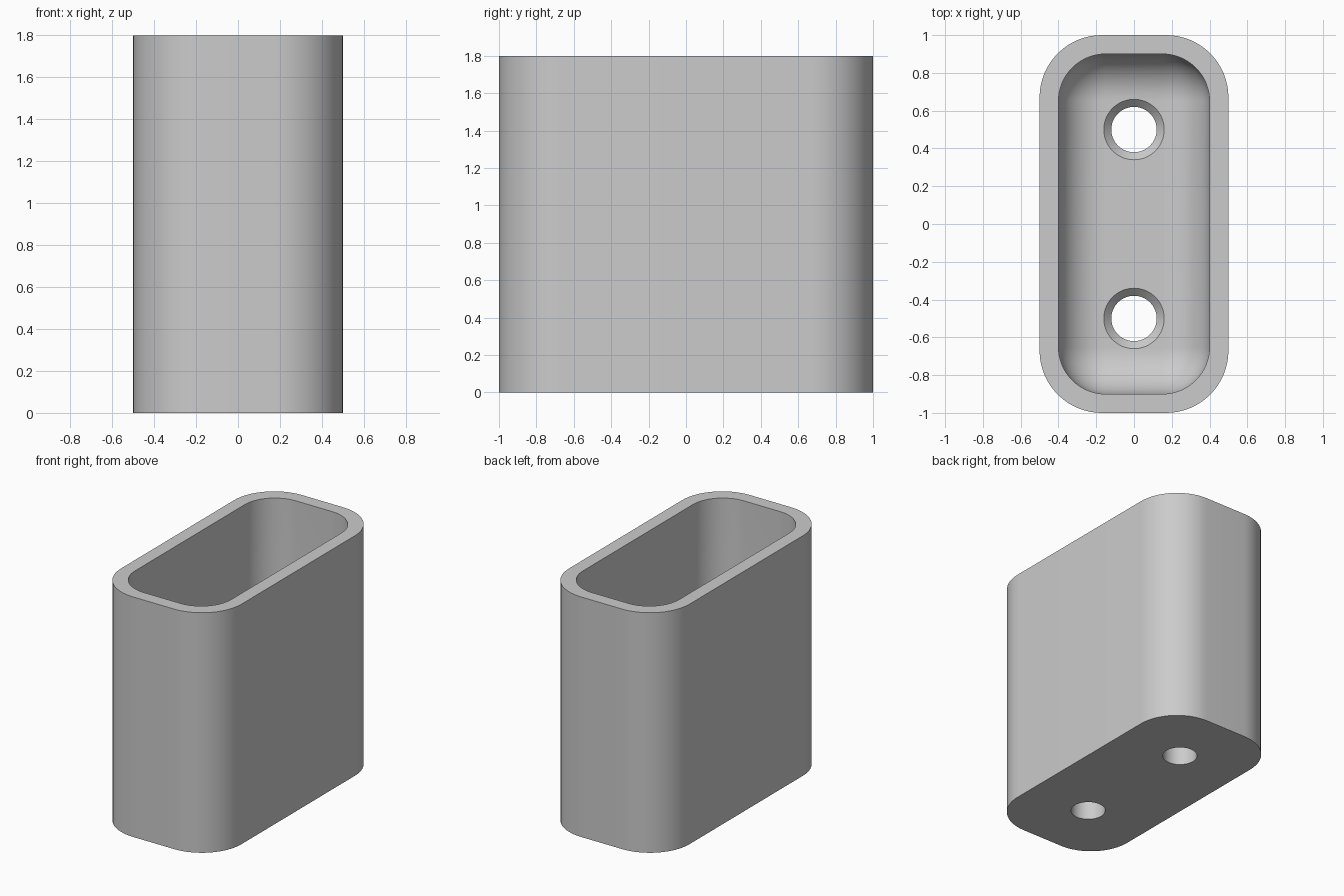
import bpy, bmesh
from math import sin, cos, pi

if "Cube" in bpy.data.objects:
    bpy.data.objects.remove(bpy.data.objects["Cube"])

HEIGHT, FLOOR, FILLET = 1.8, 0.2, 0.24
CORNER_STEPS, FILLET_STEPS, HOLE_STEPS = 16, 12, 64

grey = bpy.data.materials.new("plain grey")
grey.use_nodes = True
grey.diffuse_color = (0.6, 0.6, 0.6, 1)
grey.node_tree.nodes["Principled BSDF"].inputs["Base Color"].default_value = grey.diffuse_color


def rounded_ring(bm, hx, hy, r, z):
    """Rounded rectangle, counter-clockwise from above."""
    ring = []
    for q, (sx, sy) in enumerate([(1, 1), (-1, 1), (-1, -1), (1, -1)]):
        for i in range(CORNER_STEPS + 1):
            a = (q + i / CORNER_STEPS) * pi / 2
            ring.append(bm.verts.new((sx * (hx - r) + r * cos(a),
                                      sy * (hy - r) + r * sin(a), z)))
    return ring


def circle_ring(bm, y, r, z):
    return [bm.verts.new((r * cos(2 * pi * i / HOLE_STEPS),
                          y + r * sin(2 * pi * i / HOLE_STEPS), z))
            for i in range(HOLE_STEPS)]


def loft(bm, rings):
    """Join rings in order and cap both ends."""
    for low, high in zip(rings, rings[1:]):
        for i in range(len(low)):
            j = (i + 1) % len(low)
            bm.faces.new((low[i], low[j], high[j], high[i]))
    bm.faces.new(rings[0][::-1])
    bm.faces.new(rings[-1])


def finish(bm, name):
    bmesh.ops.recalc_face_normals(bm, faces=bm.faces)
    mesh = bpy.data.meshes.new(name)
    bm.to_mesh(mesh)
    bm.free()
    mesh.materials.append(grey)
    obj = bpy.data.objects.new(name, mesh)
    bpy.context.collection.objects.link(obj)
    return obj


# Cup body: outer wall, rim, inner wall and filleted floor
bm = bmesh.new()
rings = [rounded_ring(bm, 0.5, 1, 0.33, 0),
         rounded_ring(bm, 0.5, 1, 0.33, HEIGHT),
         rounded_ring(bm, 0.4, 0.9, 0.25, HEIGHT)]
for i in range(FILLET_STEPS + 1):
    a = i / FILLET_STEPS * pi / 2
    inset = FILLET * (1 - cos(a))
    rings.append(rounded_ring(bm, 0.4 - inset, 0.9 - inset, 0.25 - inset,
                              FLOOR + FILLET * (1 - sin(a))))
loft(bm, rings)
body = finish(bm, "cup_body")

# Two countersunk screw holes through the floor
bm = bmesh.new()
for y in (-0.5, 0.5):
    profile = [(0.12, -0.1), (0.12, FLOOR - 0.04), (0.16, FLOOR), (0.16, FLOOR + 0.1)]
    loft(bm, [circle_ring(bm, y, r, z) for r, z in profile])
cutter = finish(bm, "hole_cutter")
cutter.hide_render = True

cut = body.modifiers.new("screw holes", 'BOOLEAN')
cut.operation = 'DIFFERENCE'
cut.solver = 'EXACT'
cut.object = cutter
bpy.ops.object.select_all(action='DESELECT')
body.select_set(True)
bpy.context.view_layer.objects.active = body
bpy.ops.object.modifier_apply(modifier=cut.name)
bpy.data.objects.remove(cutter)
bpy.ops.object.shade_smooth_by_angle(angle=pi / 6)
